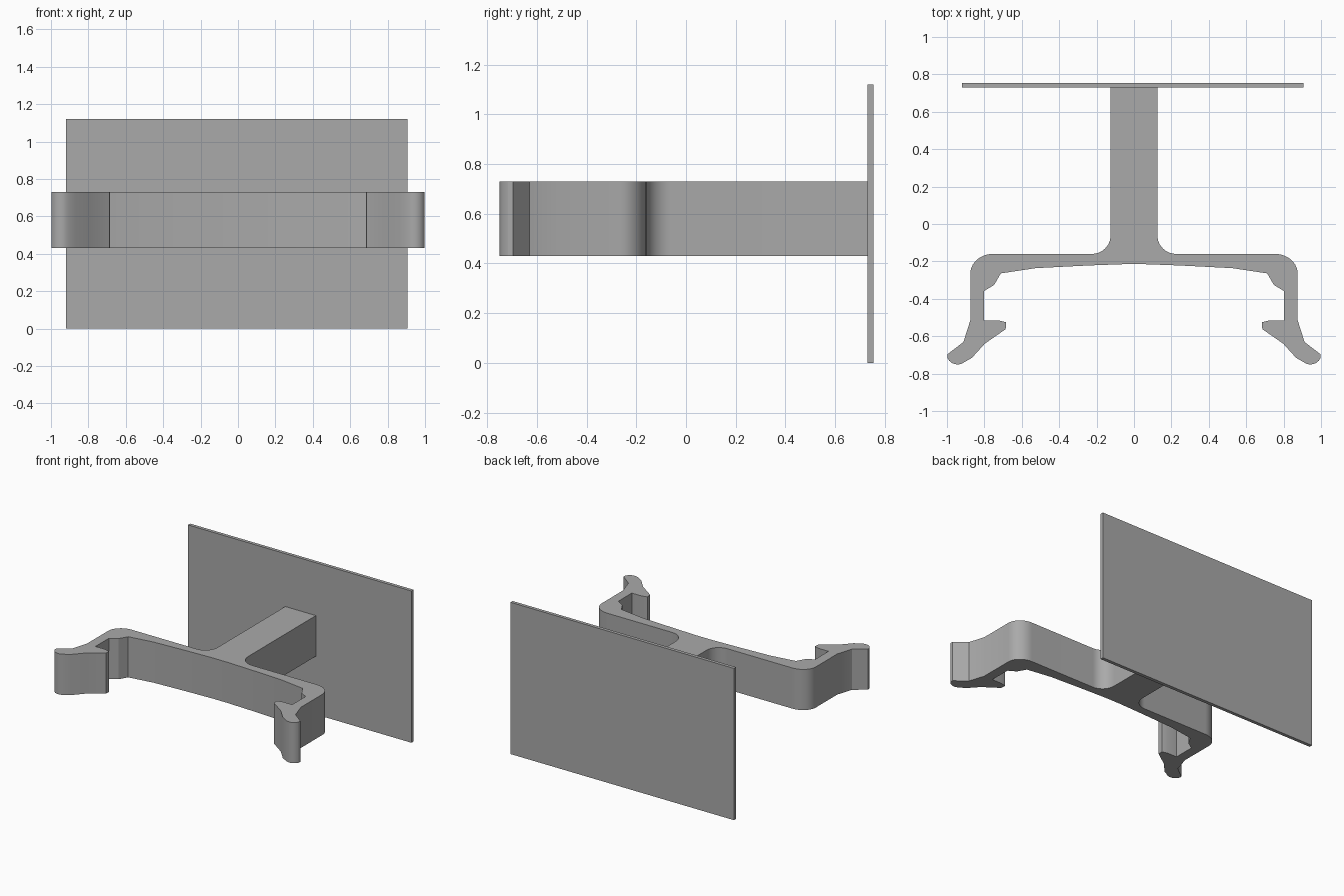
import bpy, bmesh
from math import sin, cos, pi, radians

cube = bpy.data.objects.get("Cube")
if cube:
    bpy.data.objects.remove(cube, do_unlink=True)

grey = bpy.data.materials.new("plain grey")
grey.use_nodes = True
colour = (0.4, 0.4, 0.4, 1)
grey.diffuse_color = colour
grey.node_tree.nodes["Principled BSDF"].inputs["Base Color"].default_value = colour


def arc(cx, cy, rx, ry, start, end, steps=10):
    """Points along an elliptical arc, angles in half turns."""
    angles = [pi * (start + (end - start) * i / steps) for i in range(steps + 1)]
    return [(cx + rx * cos(a), cy + ry * sin(a)) for a in angles]


def extrude(name, outline, z0, z1):
    """Prism standing between two heights over a closed outline."""
    bm = bmesh.new()
    base = bm.faces.new([bm.verts.new((x, y, z0)) for x, y in outline])
    top = bmesh.ops.extrude_face_region(bm, geom=[base])["geom"]
    verts = [v for v in top if isinstance(v, bmesh.types.BMVert)]
    bmesh.ops.translate(bm, verts=verts, vec=(0, 0, z1 - z0))
    bmesh.ops.recalc_face_normals(bm, faces=bm.faces)
    mesh = bpy.data.meshes.new(name)
    bm.to_mesh(mesh)
    bm.free()
    mesh.materials.append(grey)
    obj = bpy.data.objects.new(name, mesh)
    bpy.context.collection.objects.link(obj)
    return obj


# Left half of the clip: stem, root fillet, shoulder, arm, flared lip, hook, inner face
half = [(0.125, 0.735)]
half += arc(0.225, -0.06, 0.1, 0.1, 1, 1.5)
half += arc(0.755, -0.265, 0.12, 0.105, 0.5, 0)
half += [(0.875, -0.515), (0.912, -0.631), (0.998, -0.697)]
half += arc(0.943, -0.7, 0.057, 0.051, -0.1, -0.75, 6)
half += [(0.867, -0.716), (0.798, -0.64), (0.686, -0.562), (0.684, -0.525),
         (0.725, -0.515), (0.803, -0.515), (0.803, -0.359), (0.748, -0.326),
         (0.712, -0.264), (0.525, -0.236), (0.25, -0.222), (0.06, -0.215)]
outline = half + [(-x, y) for x, y in reversed(half)]
clip = extrude("spring_clip", outline, 0.43, 0.73)

bpy.ops.object.select_all(action="DESELECT")
clip.select_set(True)
bpy.context.view_layer.objects.active = clip
bpy.ops.object.shade_smooth_by_angle(angle=radians(25))

# Thin back plate
extrude("back_plate", [(-0.92, 0.73), (0.905, 0.73), (0.905, 0.755), (-0.92, 0.755)], 0, 1.12)
